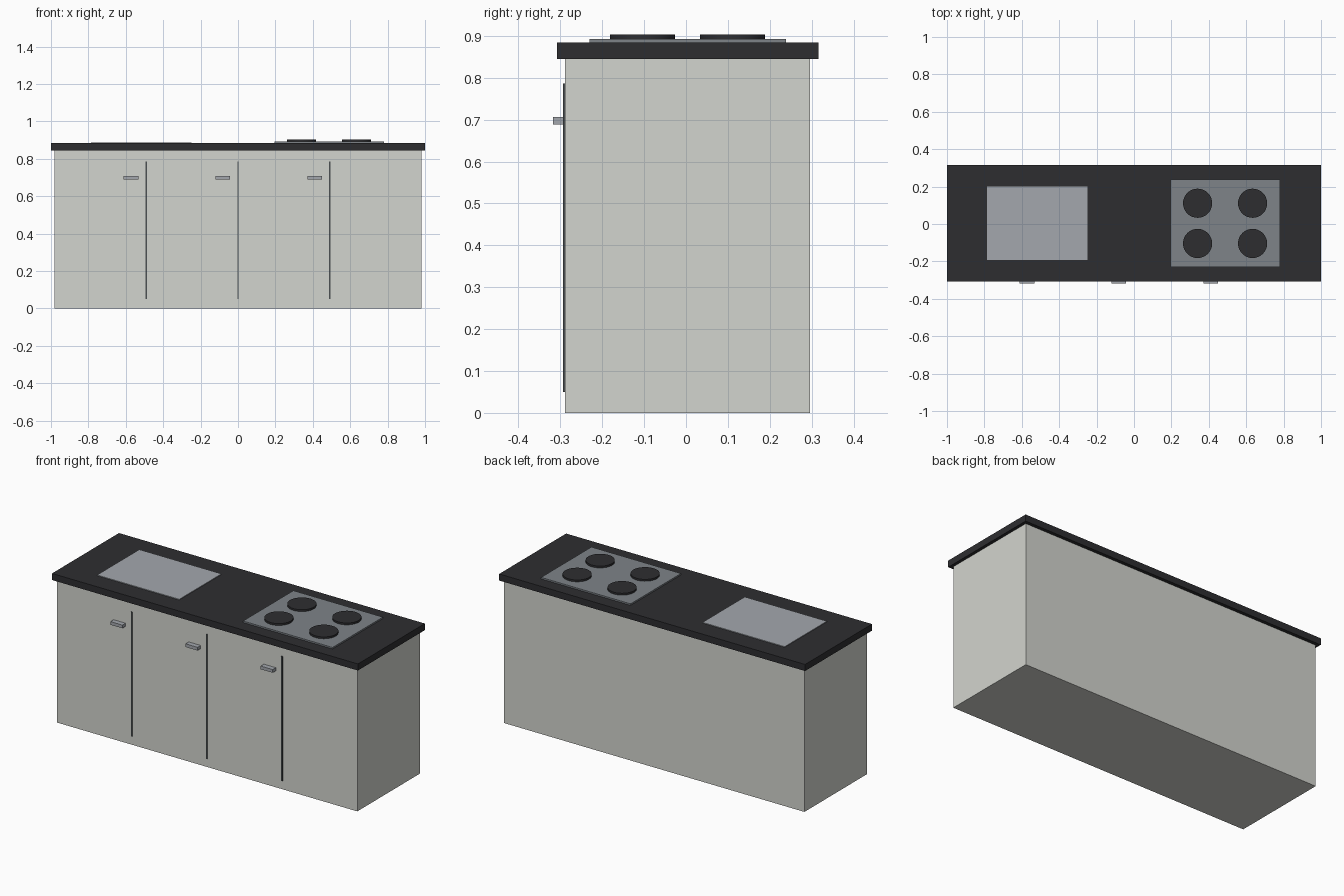
import bpy

if "Cube" in bpy.data.objects:
    bpy.data.objects.remove(bpy.data.objects["Cube"])

CY = 0.004  # depth centre of the cabinet (handles protrude at the front)


def material(name, r, g, b):
    m = bpy.data.materials.new(name)
    m.diffuse_color = (r, g, b, 1)
    m.use_nodes = True
    m.node_tree.nodes["Principled BSDF"].inputs["Base Color"].default_value = m.diffuse_color
    return m


CREAM = material("cream", 0.65, 0.66, 0.62)
DARK = material("dark", 0.027, 0.027, 0.03)
STEEL = material("steel", 0.37, 0.39, 0.42)
HOB = material("hob_grey", 0.21, 0.23, 0.25)
SEAM = material("seam_grey", 0.07, 0.08, 0.085)


def box(name, x, y, z, mat):
    """Box from (min, max) ranges."""
    bpy.ops.mesh.primitive_cube_add(size=1, location=[sum(r) / 2 for r in (x, y, z)])
    o = bpy.context.object
    o.name = name
    o.scale = [r[1] - r[0] for r in (x, y, z)]
    bpy.ops.object.transform_apply(location=False, rotation=False, scale=True)
    o.data.materials.append(mat)
    return o


# Cabinet and worktop
box("cabinet", (-0.982, 0.982), (CY - 0.2925, CY + 0.2925), (0, 0.845), CREAM)
box("worktop", (-1, 1), (CY - 0.3125, CY + 0.3125), (0.845, 0.884), DARK)

# Sink cover and hob plate
box("sink", (-0.786, -0.249), (CY - 0.197, CY + 0.197), (0.880, 0.888), STEEL)
box("hob", (0.195, 0.78), (CY - 0.235, CY + 0.235), (0.882, 0.893), HOB)

# Burners
for i, x in enumerate((0.34, 0.634)):
    for j, y in enumerate((-0.104, 0.111)):
        bpy.ops.mesh.primitive_cylinder_add(vertices=32, radius=0.078, depth=0.012,
                                            location=(x, y, 0.898))
        burner = bpy.context.object
        burner.name = f"burner_{i}_{j}"
        burner.data.materials.append(DARK)
        bpy.ops.object.shade_smooth_by_angle()

# Door seams, each with a handle to its left
for i, x in enumerate((-0.491, 0, 0.491)):
    box(f"door_seam_{i}", (x - 0.004, x + 0.004), (-0.294, -0.285), (0.05, 0.786), SEAM)
    hx = x - 0.081
    box(f"handle_{i}", (hx - 0.039, hx + 0.039), (-0.318, -0.288), (0.688, 0.707), STEEL)
